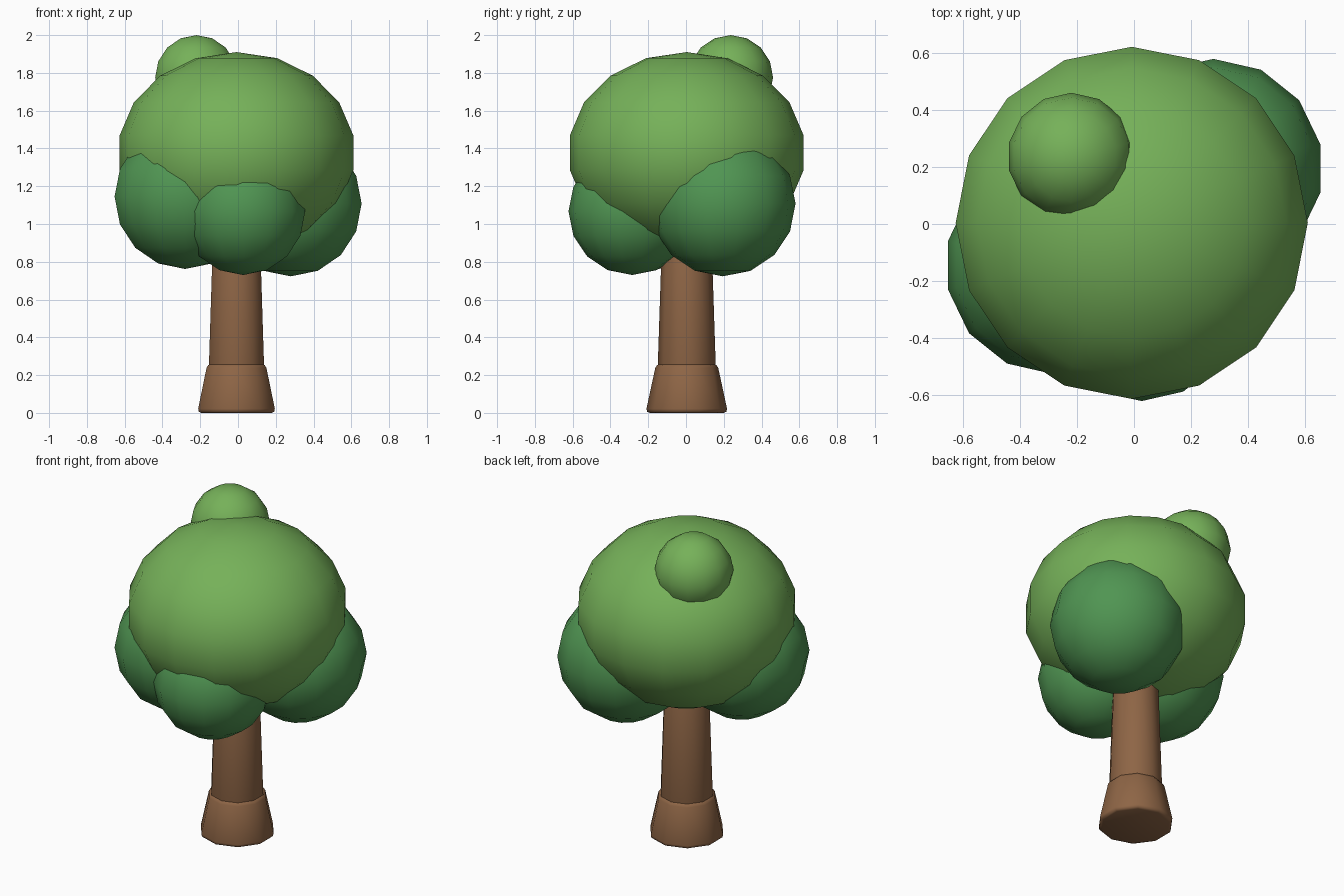
import bpy

if "Cube" in bpy.data.objects:
    bpy.data.objects.remove(bpy.data.objects["Cube"])


def material(name, rgb):
    m = bpy.data.materials.new(name)
    m.diffuse_color = (*rgb, 1)
    m.use_nodes = True
    m.node_tree.nodes["Principled BSDF"].inputs["Base Color"].default_value = m.diffuse_color
    return m


LEAF = material("light_leaf", (0.18, 0.44, 0.10))
DARK_LEAF = material("dark_leaf", (0.08, 0.30, 0.085))
BARK = material("bark", (0.27, 0.13, 0.06))
CX, CY = -0.008, 0.004  # trunk axis


def finish(name, mat):
    ob = bpy.context.object
    ob.name = name
    ob.data.materials.append(mat)
    bpy.ops.object.shade_smooth()
    return ob


def blob(name, loc, r, mat, segs=14, rings=8, squash=1.0):
    bpy.ops.mesh.primitive_uv_sphere_add(segments=segs, ring_count=rings, radius=r, location=loc)
    ob = finish(name, mat)
    ob.scale.z = squash
    return ob


def tapered(name, z0, z1, r0, r1, bevel):
    bpy.ops.mesh.primitive_cone_add(vertices=10, radius1=r0, radius2=r1, depth=z1 - z0,
                                    location=(CX, CY, (z0 + z1) / 2))
    ob = finish(name, BARK)
    # round only the end rims, not the side edges
    mod = ob.modifiers.new("rim", 'BEVEL')
    mod.width = bevel
    mod.segments = 2
    mod.limit_method = 'ANGLE'
    mod.angle_limit = 0.87
    return ob


# Trunk and flared foot
tapered("trunk", 0.05, 1.05, 0.160, 0.127, 0.015)
tapered("trunk_base", 0.0, 0.26, 0.218, 0.162, 0.022)

# Main crown, slightly flattened
blob("main_crown", (CX, CY, 1.377), 0.628, LEAF, 16, 9, 0.849)

# Small tuft on top
blob("top_tuft", (-0.22, 0.237, 1.776), 0.224, LEAF)

# Lower leaf clusters
blob("left_cluster", (-0.28, -0.145, 1.145), 0.383, DARK_LEAF)
blob("right_cluster", (0.279, 0.195, 1.108), 0.385, DARK_LEAF)
blob("front_cluster", (0.027, -0.285, 1.067), 0.337, DARK_LEAF)
